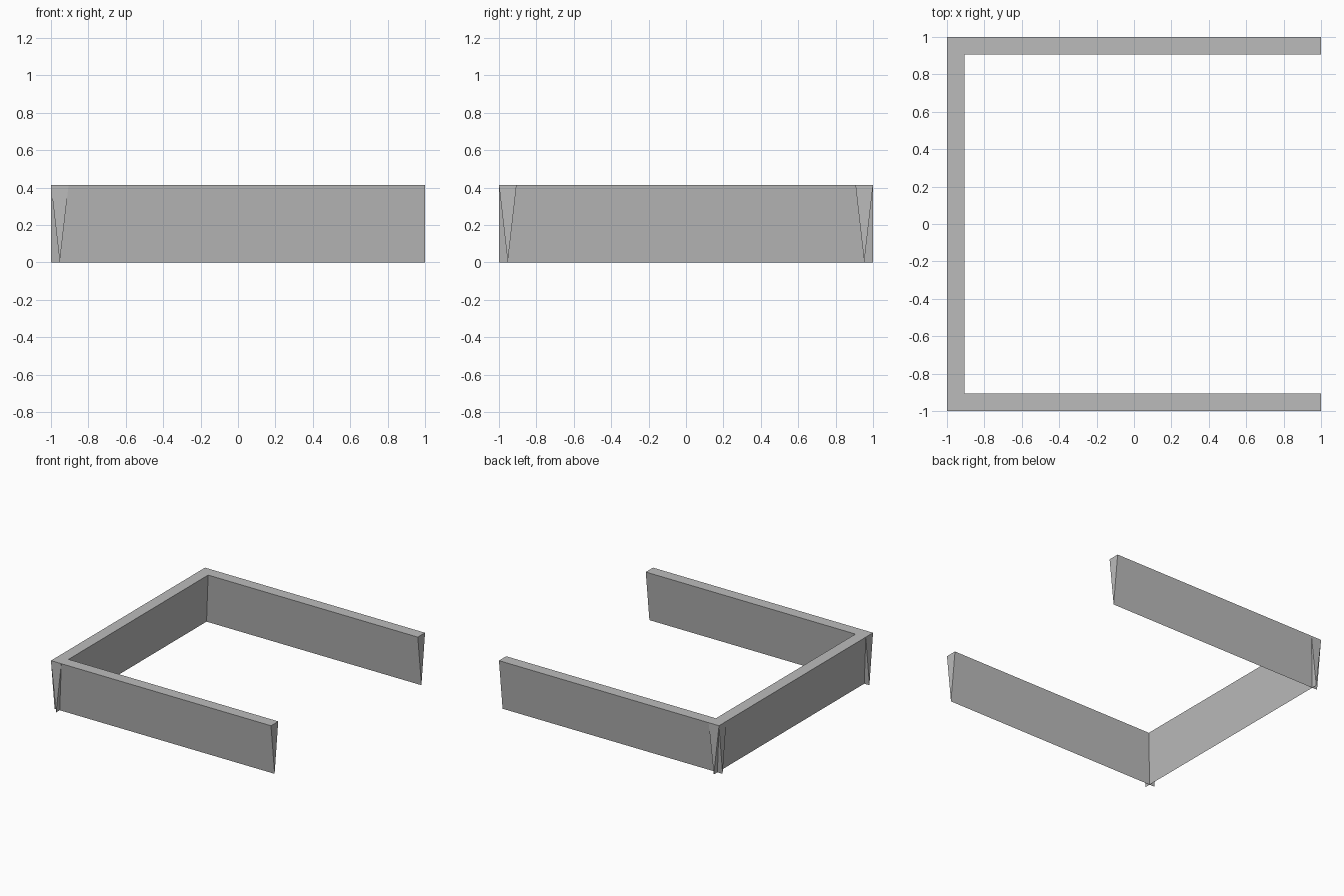
import bpy
import bmesh
from math import pi
from mathutils import Matrix

cube = bpy.data.objects.get("Cube")
if cube:
    bpy.data.objects.remove(cube, do_unlink=True)

LENGTH, WIDTH, HEIGHT = 2.0, 0.094, 0.413
OFFSET = (LENGTH - WIDTH) / 2

# Plain grey finish
grey = bpy.data.materials.new("plain_grey")
grey.use_nodes = True
colour = (0.5, 0.5, 0.5, 1)
grey.diffuse_color = colour
grey.node_tree.nodes["Principled BSDF"].inputs["Base Color"].default_value = colour


def wedge_wall(name, location, turn=0):
    """Wall with a V section: flat top tapering to a sharp bottom edge."""
    bm = bmesh.new()
    section = [(-WIDTH / 2, HEIGHT), (0, 0), (WIDTH / 2, HEIGHT)]
    end = bm.faces.new([bm.verts.new((-LENGTH / 2, y, z)) for y, z in section])
    result = bmesh.ops.extrude_face_region(bm, geom=[end], use_keep_orig=True)
    moved = [v for v in result["geom"] if isinstance(v, bmesh.types.BMVert)]
    bmesh.ops.translate(bm, verts=moved, vec=(LENGTH, 0, 0))
    bmesh.ops.recalc_face_normals(bm, faces=bm.faces)
    bm.transform(Matrix.Translation(location) @ Matrix.Rotation(turn, 4, "Z"))
    mesh = bpy.data.meshes.new(name)
    bm.to_mesh(mesh)
    bm.free()
    mesh.materials.append(grey)
    bpy.context.collection.objects.link(bpy.data.objects.new(name, mesh))


# Two parallel walls joined by one cross wall, open on the left
wedge_wall("front_wall", (0, -OFFSET, 0))
wedge_wall("back_wall", (0, OFFSET, 0))
wedge_wall("right_wall", (-OFFSET, 0, 0), pi / 2)
